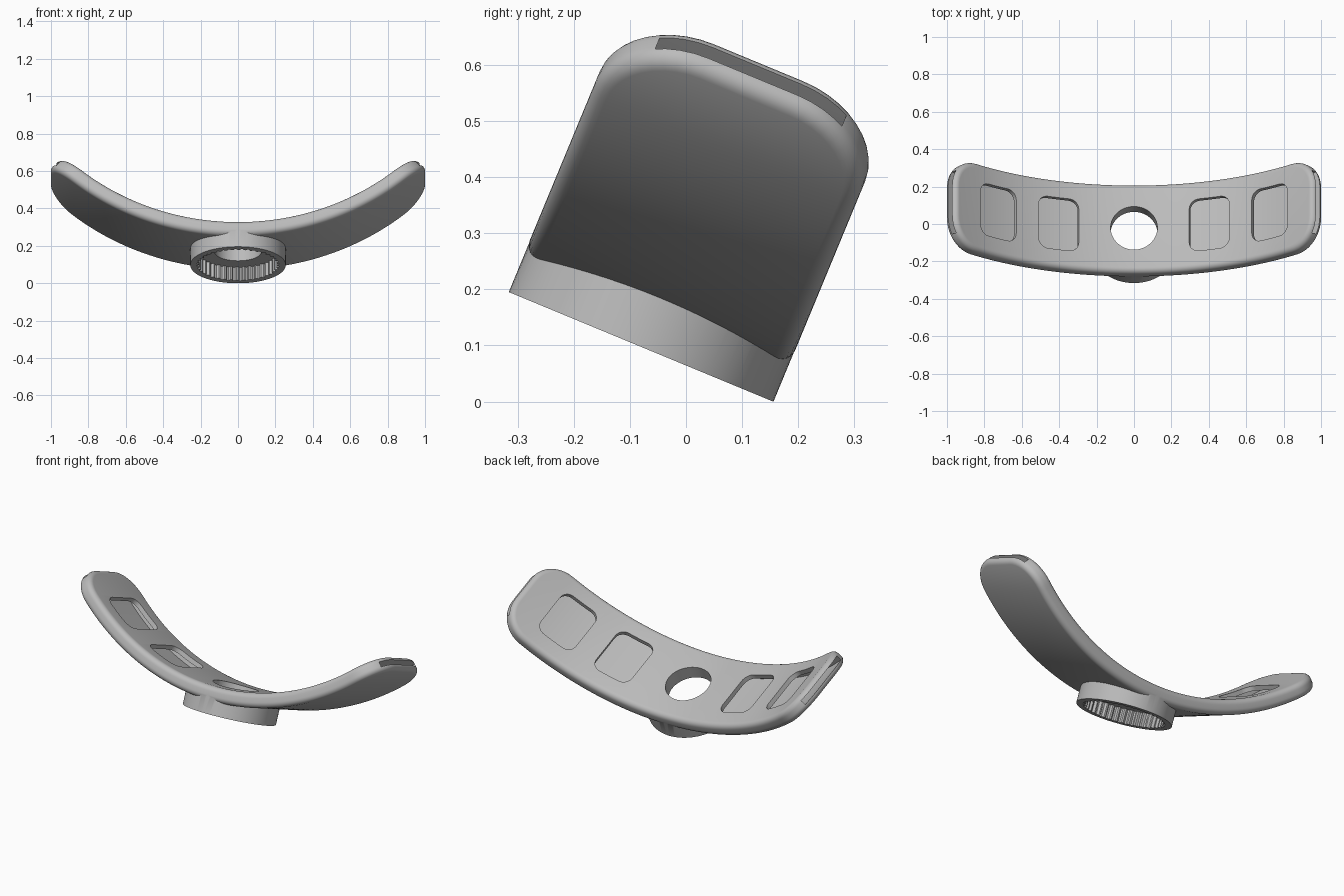
import bpy, bmesh
from math import sin, cos, pi, radians

cube = bpy.data.objects.get("Cube")
if cube:
    bpy.data.objects.remove(cube, do_unlink=True)

R_OUT, R_IN, R_MID = 1.40, 1.318, 1.36   # radii of the curved band
CENTRE = 1.47                            # height of the bend centre
HALF_W, END = 0.256, 1.10                # band half width, half arc length

grey = bpy.data.materials.new("light_grey")
grey.use_nodes = True
colour = (0.5, 0.5, 0.5, 1)
grey.diffuse_color = colour
grey.node_tree.nodes["Principled BSDF"].inputs["Base Color"].default_value = colour


def finish(bm, name):
    bmesh.ops.recalc_face_normals(bm, faces=bm.faces)
    mesh = bpy.data.meshes.new(name)
    bm.to_mesh(mesh)
    bm.free()
    mesh.materials.append(grey)
    ob = bpy.data.objects.new(name, mesh)
    bpy.context.collection.objects.link(ob)
    return ob


def half_outline(s0, s1, half, corner, inset, steps=64, arc=10):
    """Upper half of a rounded rectangle, from end s0 to end s1."""
    rad = corner - inset
    v = half - corner
    turn = [pi / 2 * i / arc for i in range(arc + 1)]
    left = [(s0 + corner - rad * cos(a), v + rad * sin(a)) for a in turn]
    a0, a1 = s0 + corner, s1 - corner
    mid = [(a0 + (a1 - a0) * i / steps, half - inset) for i in range(1, steps)]
    right = [(s1 - corner + rad * sin(a), v + rad * cos(a)) for a in turn]
    return left + mid + right


def bent_slab(name, s0, s1, half, corner, r_low, r_high, fillet=0.0, steps=64):
    """Rounded slab wrapped round the bend, with filleted rims."""
    if fillet:
        turn = [pi / 2 * i / 6 for i in range(7)]
        rings = [(fillet * (1 - sin(a)), r_high - fillet * (1 - cos(a))) for a in turn]
        rings += [(fillet * (1 - cos(a)), r_low + fillet * (1 - sin(a))) for a in turn]
    else:
        rings = [(0, r_high), (0, r_low)]
    bm = bmesh.new()
    loops = []
    for inset, r in rings:
        pts = half_outline(s0, s1, half, corner, inset, steps)
        pts += [(s, -v) for s, v in reversed(pts)]
        loops.append([bm.verts.new((r * sin(s / R_MID), v, CENTRE - r * cos(s / R_MID)))
                      for s, v in pts])
    n = len(loops[0])
    for a, b in zip(loops, loops[1:]):
        for i in range(n):
            j = (i + 1) % n
            bm.faces.new((a[i], a[j], b[j], b[i]))
    for loop in (loops[0], loops[-1]):
        for i in range(n // 2 - 1):
            bm.faces.new((loop[i], loop[i + 1], loop[n - 2 - i], loop[n - 1 - i]))
    return finish(bm, name)


def prism(name, points, low, high):
    bm = bmesh.new()
    face = bm.faces.new([bm.verts.new((x, y, low)) for x, y in points])
    top = bmesh.ops.extrude_face_region(bm, geom=[face])["geom"]
    bmesh.ops.translate(bm, vec=(0, 0, high - low),
                        verts=[v for v in top if isinstance(v, bmesh.types.BMVert)])
    return finish(bm, name)


def circle(radius, count=96):
    return [(radius * cos(2 * pi * i / count), radius * sin(2 * pi * i / count))
            for i in range(count)]


def toothed(inner, outer, teeth):
    radii = (inner, inner, outer, outer)
    return [(radii[i % 4] * cos(2 * pi * i / (4 * teeth)),
             radii[i % 4] * sin(2 * pi * i / (4 * teeth))) for i in range(4 * teeth)]


# Curved band and the mounting ring below it
band = bent_slab("curved_band", -END, END, HALF_W, 0.17, R_IN, R_OUT, 0.03, 96)
ring = prism("mounting_ring", circle(0.2553), 0, 0.115)
operations = [("UNION", ring)]

# Toothed socket and centre hole
operations.append(("DIFFERENCE", prism("socket_cutter", toothed(0.209, 0.221, 40), -0.1, 0.076)))
operations.append(("DIFFERENCE", prism("hole_cutter", circle(0.125, 64), -0.1, 0.3)))

# Strap channel and two windows on each side
for side in (-1, 1):
    def cutter(name, near, far, half, corner, low, high):
        s0, s1 = sorted((side * near, side * far))
        operations.append(("DIFFERENCE",
                           bent_slab(name, s0, s1, half, corner, low, high, 0, 32)))
    cutter("channel_cutter", 0.262, 1.3, 0.18, 0.02, 1.344, 1.374)
    cutter("inner_window_cutter", 0.307, 0.54, 0.15, 0.055, 1.25, 1.358)
    cutter("outer_window_cutter", 0.677, 0.913, 0.15, 0.055, 1.25, 1.358)

for kind, tool in operations:
    mod = band.modifiers.new(tool.name, "BOOLEAN")
    mod.operation = kind
    mod.solver = "EXACT"
    mod.object = tool
    tool.hide_render = True

# Bake the cuts and drop the helpers
bpy.context.view_layer.update()
graph = bpy.context.evaluated_depsgraph_get()
baked = bpy.data.meshes.new_from_object(band.evaluated_get(graph))
band.modifiers.clear()
band.data = baked
for _, tool in operations:
    bpy.data.objects.remove(tool, do_unlink=True)
baked.materials.clear()
baked.materials.append(grey)
for poly in baked.polygons:
    poly.material_index = 0

# Tilt the finished part
band.location = (0, -0.08, 0.0975)
band.rotation_euler = (radians(-22.5), 0, 0)

bpy.ops.object.select_all(action="DESELECT")
band.select_set(True)
bpy.context.view_layer.objects.active = band
bpy.ops.object.shade_smooth_by_angle(angle=radians(30))
